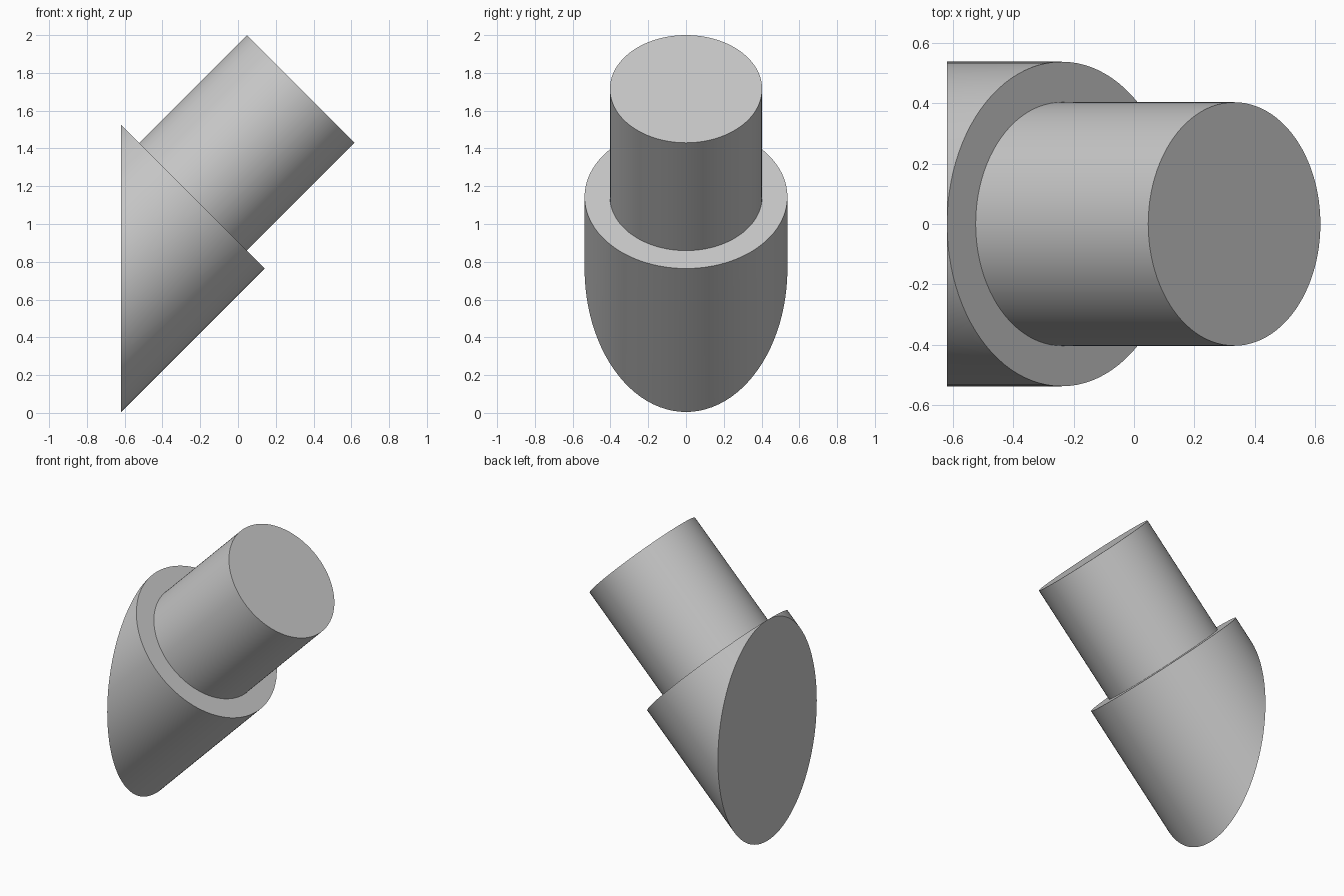
import bpy, bmesh, math
from mathutils import Vector

cube = bpy.data.objects.get("Cube")
if cube:
    bpy.data.objects.remove(cube, do_unlink=True)

SIDES = 96
BASE_R, POST_R = 0.537, 0.403
AXIS = Vector((1, 0, 1)).normalized()
UP = Vector((-1, 0, 1)).normalized()
SIDE = Vector((0, 1, 0))
SHOULDER = Vector((-0.239, 0, 1.144))
CAP = Vector((0.332, 0, 1.715))
WALL_X = SHOULDER.x - BASE_R * AXIS.x

grey = bpy.data.materials.new("light_grey")
grey.use_nodes = True
colour = (0.58, 0.58, 0.58, 1)
grey.diffuse_color = colour
grey.node_tree.nodes["Principled BSDF"].inputs["Base Color"].default_value = colour


def ring(centre, radius):
    """Circle of points around the slanted axis."""
    angles = [math.tau * i / SIDES for i in range(SIDES)]
    return [centre + radius * (math.cos(a) * UP + math.sin(a) * SIDE) for a in angles]


def slide_to_wall(points):
    """Slide points along the axis until they meet the vertical cut."""
    return [p + AXIS * ((WALL_X - p.x) / AXIS.x) for p in points]


def skin(name, rings):
    """Join successive rings and close the last one with a flat face."""
    bm = bmesh.new()
    loops = [[bm.verts.new(p) for p in r] for r in rings]
    for a, b in zip(loops, loops[1:]):
        for i in range(SIDES):
            j = (i + 1) % SIDES
            bm.faces.new((a[i], a[j], b[j], b[i]))
    bm.faces.new(loops[-1])
    bmesh.ops.remove_doubles(bm, verts=bm.verts, dist=0.0001)
    bmesh.ops.recalc_face_normals(bm, faces=bm.faces)
    # Make the closing face point outward along the part
    bm.faces.ensure_lookup_table()
    end = max(bm.faces, key=lambda f: len(f.verts))
    outward = rings[-1][SIDES // 2] - rings[0][SIDES // 2]
    if end.normal.dot(outward) < 0:
        bmesh.ops.reverse_faces(bm, faces=bm.faces)
    mesh = bpy.data.meshes.new(name)
    bm.to_mesh(mesh)
    bm.free()
    mesh.materials.append(grey)
    obj = bpy.data.objects.new(name, mesh)
    bpy.context.collection.objects.link(obj)
    bpy.ops.object.select_all(action="DESELECT")
    obj.select_set(True)
    bpy.context.view_layer.objects.active = obj
    bpy.ops.object.shade_smooth_by_angle(angle=math.radians(30))


# Narrow post, open where it meets the shoulder
skin("slanted_post", [ring(SHOULDER, POST_R), ring(CAP, POST_R)])

# Wide base: shoulder rim, slanted wall and vertical cut face
rim = ring(SHOULDER, BASE_R)
skin("cut_base", [ring(SHOULDER, POST_R), rim, slide_to_wall(rim)])
